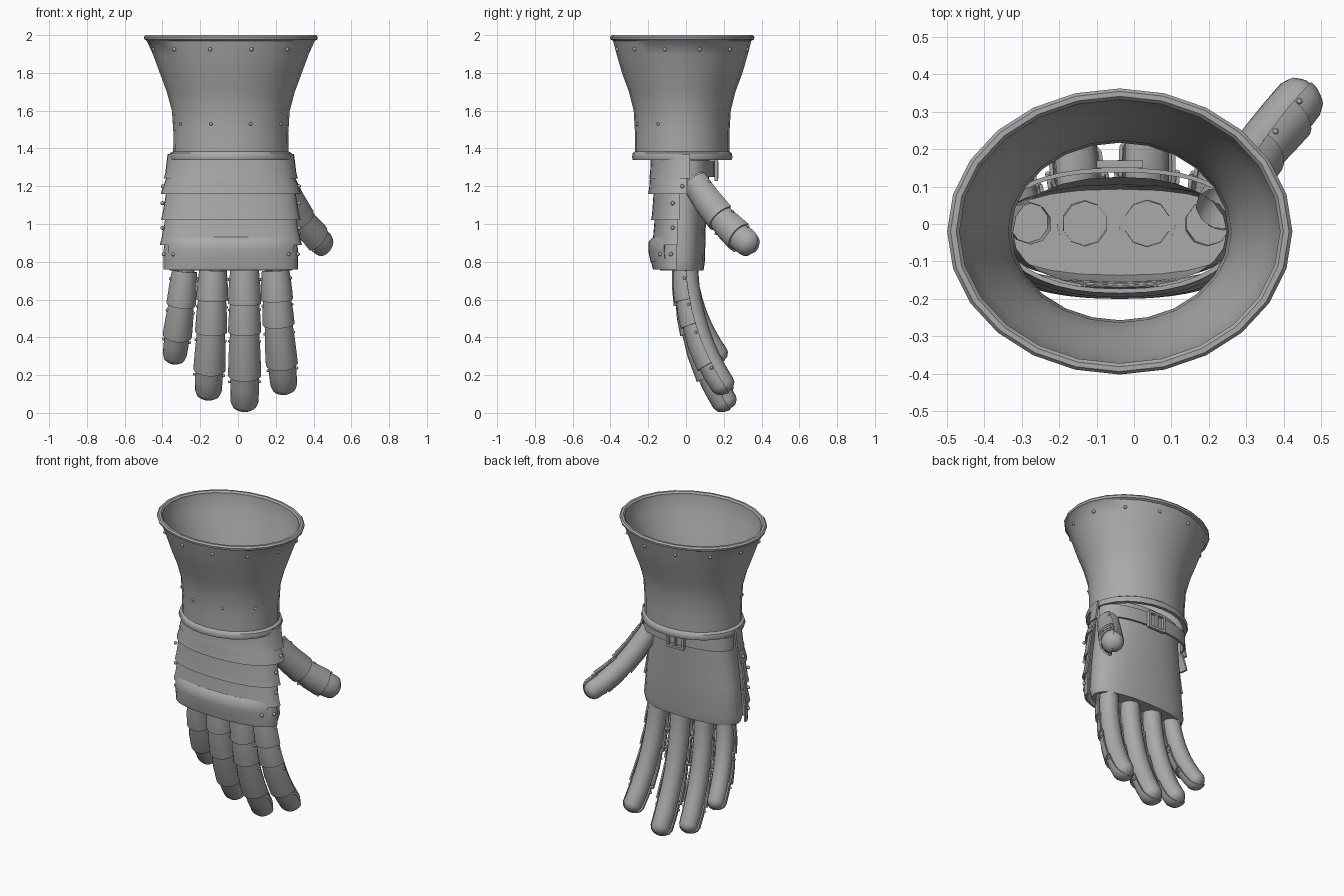
import bpy, bmesh, math
from mathutils import Vector

if "Cube" in bpy.data.objects:
    bpy.data.objects.remove(bpy.data.objects["Cube"])

steel = bpy.data.materials.new("steel grey")
steel.diffuse_color = (0.4, 0.4, 0.4, 1)
steel.use_nodes = True
steel.node_tree.nodes["Principled BSDF"].inputs["Base Color"].default_value = steel.diffuse_color
CX = -0.038          # hand axis in x


def finish(name, bm, angle=40):
    bmesh.ops.recalc_face_normals(bm, faces=bm.faces[:])
    me = bpy.data.meshes.new(name)
    bm.to_mesh(me)
    bm.free()
    me.materials.append(steel)
    me.shade_smooth()
    me.set_sharp_from_angle(angle=math.radians(angle))
    ob = bpy.data.objects.new(name, me)
    bpy.context.collection.objects.link(ob)
    return ob


def loft(name, rings, cap_start=True, cap_end=True, loop=False, angle=40):
    """Skin closed cross-sections; loop joins the last one to the first."""
    bm = bmesh.new()
    vs = [[bm.verts.new(p) for p in r] for r in rings]
    n = len(vs[0])
    pairs = list(zip(vs, vs[1:])) + ([(vs[-1], vs[0])] if loop else [])
    for a, b in pairs:
        for i in range(n):
            j = (i + 1) % n
            bm.faces.new((a[i], a[j], b[j], b[i]))
    if cap_start and not loop:
        bm.faces.new(vs[0])
    if cap_end and not loop:
        bm.faces.new(vs[-1])
    return finish(name, bm, angle)


def oval(rx, ry, yc, z, n=24, power=2.0, start=0, sweep=360):
    count = n if sweep == 360 else n + 1
    pts = []
    for i in range(count):
        a = math.radians(start + sweep * i / n)
        c, s = math.cos(a), math.sin(a)
        e = 2 / power
        pts.append(Vector((CX + rx * math.copysign(abs(c) ** e, c),
                           yc + ry * math.copysign(abs(s) ** e, s), z)))
    return pts


def band(name, levels, start=180, sweep=180, t=0.012, power=2.3):
    """Curved plate with thickness; levels are (rx, ry, yc, z)."""
    rings = []
    for rx, ry, yc, z in levels:
        rings.append(oval(rx, ry, yc, z, 20, power, start, sweep)
                     + oval(rx - t, ry - t, yc, z, 20, power, start, sweep)[::-1])
    return loft(name, rings)


def rivets(name, points, r=0.011):
    bm = bmesh.new()
    for p in points:
        g = bmesh.ops.create_uvsphere(bm, u_segments=8, v_segments=6, radius=r)
        bmesh.ops.translate(bm, verts=g["verts"], vec=p)
    return finish(name, bm, 60)


def boxes(name, items):
    bm = bmesh.new()
    for centre, size in items:
        g = bmesh.ops.create_cube(bm, size=1)
        bmesh.ops.scale(bm, verts=g["verts"], vec=size)
        bmesh.ops.translate(bm, verts=g["verts"], vec=centre)
    return finish(name, bm)


# Flared cuff: closed wall profile (rx, ry, z) with rolled rims
cuff = [(.305, .25, 1.385), (.322, .262, 1.375), (.327, .266, 1.355), (.322, .262, 1.34),
        (.295, .24, 1.34), (.29, .237, 1.4), (.298, .243, 1.6), (.325, .268, 1.7),
        (.362, .305, 1.8), (.398, .335, 1.9), (.428, .352, 1.975), (.428, .352, 1.99),
        (.437, .361, 2.0), (.452, .374, 2.0), (.461, .382, 1.99), (.458, .38, 1.977),
        (.445, .366, 1.97), (.413, .348, 1.9), (.376, .319, 1.8), (.339, .282, 1.7),
        (.312, .257, 1.6), (.304, .25, 1.48)]
loft("cuff", [oval(rx, ry, -0.02, z) for rx, ry, z in cuff], loop=True)
rivets("cuff_rim_rivets", oval(.422, .355, -.02, 1.925, 12, 2, 15))
rivets("cuff_lower_rivets", oval(.306, .253, -.02, 1.53, 3, 2, 210, 120), 0.009)

# Wrist and hand lames, each flared at its lower edge
lames = [(.335, .205, .02, 1.37, .355, .215, .02, 1.24),
         (.335, .195, .005, 1.26, .370, .205, .005, 1.16),
         (.340, .135, -.035, 1.185, .370, .150, -.035, 1.02),
         (.345, .120, -.045, 1.04, .376, .135, -.045, 0.89)]
for i, (ax, ay, ac, az, bx, by, bc, bz) in enumerate(lames):
    band(f"hand_lame_{i + 1}", [(ax, ay, ac, az), (bx - .008, by - .005, bc, bz + .03), (bx, by, bc, bz)])

# Knuckle plate and its raised upper ridge
band("knuckle_plate", [(.350, .115, -.05, .91), (.356, .135, -.05, .86),
                       (.356, .138, -.05, .81), (.356, .125, -.05, .76)])
band("knuckle_ridge", [(.350, .125, -.05, .93), (.355, .148, -.05, .905),
                       (.357, .150, -.05, .86), (.357, .138, -.05, .80)], 203, 134)
rivets("plate_rivets", [Vector((CX + s * x, y, z)) for s in (-1, 1)
                        for x, y, z in ((.305, -.135, .84), (.355, -.08, .84), (.362, -.07, 1.11),
                                        (.362, -.07, .98), (.36, -.02, 1.2))])

# Leather palm, open at the wrist
loft("palm", [oval(.285, .148, -.022, 1.38, 24, 2.2), oval(.29, .145, -.022, 1.25, 24, 2.2),
              oval(.32, .13, -.025, 1.0, 24, 2.3), oval(.338, .122, -.022, .8, 24, 2.4),
              oval(.325, .115, -.022, .755, 24, 2.4)], cap_start=False)

# Wrist strap and buckle
band("wrist_strap", [(.315, .135, .015, 1.335), (.315, .135, .015, 1.25)], 0, 180)
boxes("strap_buckle", [((CX - .055, .16, 1.285), (.015, .02, .11)), ((CX + .055, .16, 1.285), (.015, .02, .11)),
                       ((CX, .16, 1.335), (.12, .02, .015)), ((CX, .16, 1.235), (.12, .02, .015)),
                       ((CX, .163, 1.285), (.012, .016, .09))])


def digit(name, p0, p1, p2, front, cuts, r=0.06, wide=0.085):
    """Glove finger along a quadratic curve, with overlapping half-round plates."""
    p0, p1, p2, front = map(Vector, (p0, p1, p2, front))

    def frame(t):
        c = p0 * (1 - t) ** 2 + p1 * 2 * t * (1 - t) + p2 * t * t
        d = ((p1 - p0) * (1 - t) + (p2 - p1) * t).normalized()
        f = (front - d * front.dot(d)).normalized()
        return c, d, f, d.cross(f)

    def at_height(z):
        lo, hi = 0.0, 1.0
        for _ in range(30):
            mid = (lo + hi) / 2
            lo, hi = (mid, hi) if frame(mid)[0].z > z else (lo, mid)
        return lo

    def arc(t, rad, push=0.0, half=180, n=10):
        c, d, f, s = frame(t)
        count = n if half == 180 else n + 1
        angs = [math.radians(-half + 2 * half * i / n) for i in range(count)]
        return [c + d * push + (f * math.cos(a) + s * math.sin(a)) * rad for a in angs]

    def shell(t, rad, push=0.0):
        return arc(t, rad, push, 88) + arc(t, max(rad - .01, .004), push, 88)[::-1]

    # Glove finger with rounded tip
    rings = [arc(i / 9, r) for i in range(10)]
    rings += [arc(1, r * k, p) for k, p in ((.9, .02), (.6, .038), (.15, .045))]
    loft(name + "_glove", rings, cap_start=False, angle=60)

    # Plates
    ts = [at_height(z) for z in cuts] + [1.0]
    pins = []
    for i, (a, b) in enumerate(zip(ts, ts[1:])):
        a2 = max(a - .02, 0)
        mid = (a2 + b) / 2
        if i < len(ts) - 2:
            rings = [shell(a2, wide - .012), shell(mid, wide - .004), shell(b, wide)]
        else:
            rings = [shell(a2, wide - .012), shell(mid, wide - .012), shell(b, wide - .014),
                     shell(b, wide * .72, .025), shell(b, wide * .45, .042), shell(b, wide * .12, .05)]
        loft(f"{name}_plate_{i + 1}", rings, angle=50)
        c, d, f, s = frame(a + (b - a) * .2)
        pins += [c + s * k * (wide - .008) + f * .015 for k in (-1, 1)]
    rivets(name + "_rivets", pins, 0.008)


# Four fingers, curling toward the palm side
back = (0, -1, 0)
digit("little_finger", (-.275, 0, .85), (-.30, 0, .55), (-.335, .17, .31), back,
      (.74, .575, .41), .055, .078)
digit("ring_finger", (-.13, 0, .85), (-.14, 0, .44), (-.157, .195, .12), back, (.74, .6, .43, .23))
digit("middle_finger", (.035, 0, .85), (.035, 0, .42), (.035, .21, .06), back, (.74, .58, .43, .2), .062, .088)
digit("index_finger", (.195, 0, .85), (.21, 0, .46), (.243, .2, .15), back, (.74, .6, .47, .26))

# Thumb, angled out to the side
digit("thumb", (.225, .04, 1.24), (.31, .19, 1.0), (.44, .335, .895), (.75, -.6, .1),
      (1.22, 1.03, .93), .063, .086)
